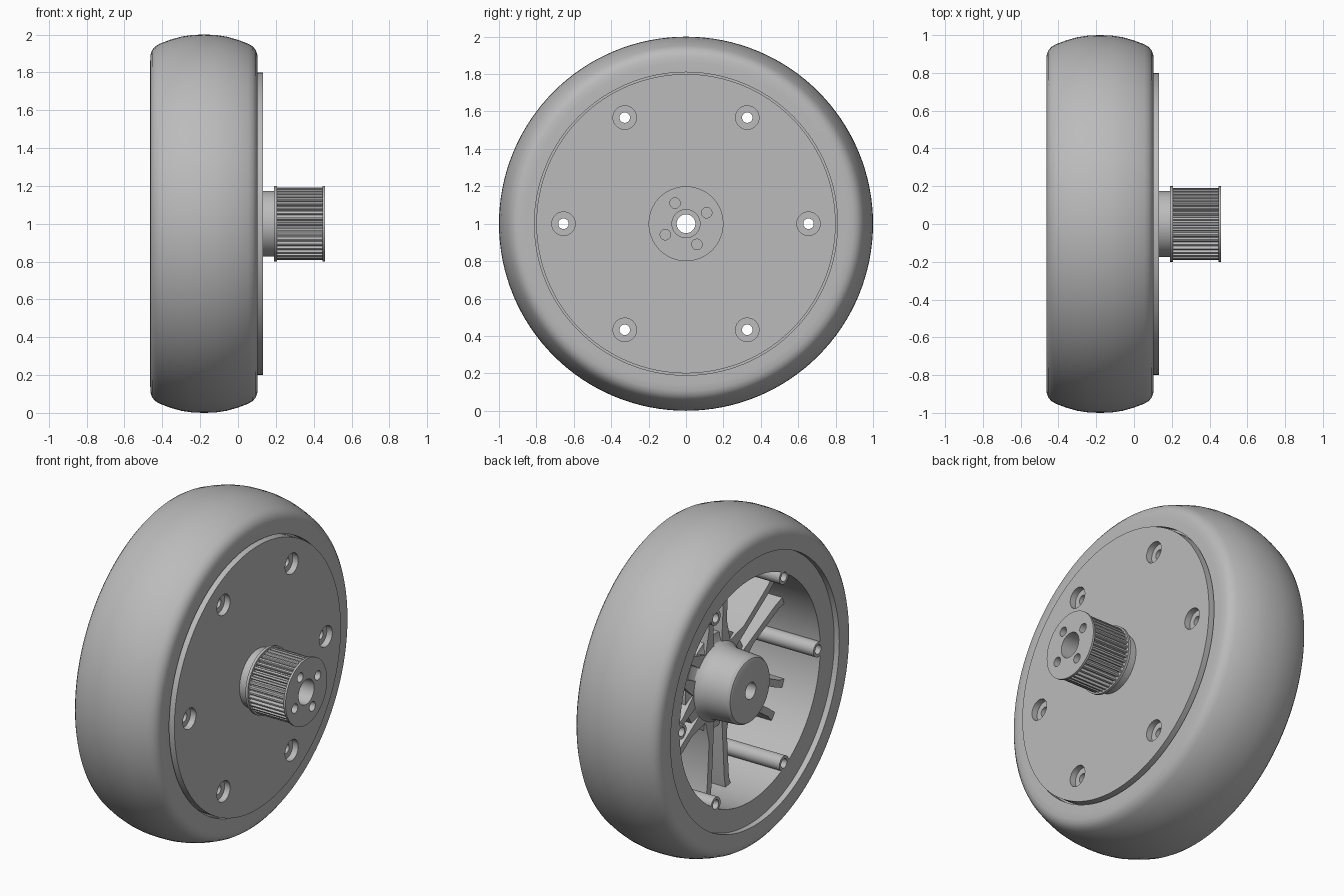
import bpy, bmesh, math
from math import cos, sin, pi, radians
from mathutils import Matrix

if "Cube" in bpy.data.objects:
    bpy.data.objects.remove(bpy.data.objects["Cube"])

grey = bpy.data.materials.new("plain grey")
grey.use_nodes = True
grey.diffuse_color = (0.5, 0.5, 0.5, 1)
grey.node_tree.nodes["Principled BSDF"].inputs["Base Color"].default_value = (0.5, 0.5, 0.5, 1)
AXLE = Matrix.Translation((0, 0, 1))


def finish(name, bm):
    """Lift to axle height and turn the mesh into an object."""
    bmesh.ops.recalc_face_normals(bm, faces=bm.faces)
    bm.transform(AXLE)
    mesh = bpy.data.meshes.new(name)
    bm.to_mesh(mesh)
    bm.free()
    mesh.materials.append(grey)
    ob = bpy.data.objects.new(name, mesh)
    bpy.context.collection.objects.link(ob)
    return ob


def lathe(name, profile, segs=128):
    """Spin a closed (x, radius) outline around the axle."""
    bm = bmesh.new()
    rings = [[bm.verts.new((x, r * cos(2 * pi * i / segs), r * sin(2 * pi * i / segs)))
              for x, r in profile] for i in range(segs)]
    n = len(profile)
    for i in range(segs):
        a, b = rings[i], rings[(i + 1) % segs]
        for j in range(n):
            k = (j + 1) % n
            bm.faces.new((a[j], a[k], b[k], b[j]))
    return finish(name, bm)


def prism(bm, outline, x0, x1, angle):
    """Extrude a (radial, sideways) outline along x, turned about the axle."""
    c, s = cos(angle), sin(angle)
    ends = [[bm.verts.new((x, u * c - v * s, u * s + v * c)) for u, v in outline]
            for x in (x0, x1)]
    n = len(outline)
    bm.faces.new(ends[0])
    bm.faces.new(ends[1])
    for j in range(n):
        k = (j + 1) % n
        bm.faces.new((ends[0][j], ends[0][k], ends[1][k], ends[1][j]))


def cylinders(name, x0, x1, r, ring_r, count, start=0, segs=32):
    """A ring of cylinders parallel to the axle."""
    bm = bmesh.new()
    for i in range(count):
        circle = [(ring_r + r * cos(2 * pi * k / segs), r * sin(2 * pi * k / segs))
                  for k in range(segs)]
        prism(bm, circle, x0, x1, start + 2 * pi * i / count)
    return finish(name, bm)


def combine(ob, tool, operation):
    mod = ob.modifiers.new("bool", 'BOOLEAN')
    mod.operation, mod.object, mod.solver = operation, tool, 'EXACT'
    bpy.context.view_layer.objects.active = ob
    bpy.ops.object.modifier_apply(modifier="bool")
    bpy.data.objects.remove(tool)


# Tyre: crowned tread with rounded shoulders
half = [(0, 1.0), (0.06, 0.998), (0.12, 0.989), (0.18, 0.972), (0.235, 0.951),
        (0.258, 0.937), (0.274, 0.918), (0.282, 0.895), (0.284, 0.86), (0.284, 0.81)]
mid = -0.18
tyre = lathe("tyre", [(mid - d, r) for d, r in reversed(half)] +
             [(mid + d, r) for d, r in half[1:]])

# Rim barrel with six bolt bosses
BOLT = 0.655
rim = lathe("rim", [(-0.43, 0.675), (-0.43, 0.812), (0.07, 0.812), (0.07, 0.675)])
combine(rim, cylinders("boss", -0.4301, 0.06, 0.045, BOLT, 6), 'UNION')
combine(rim, cylinders("rim_drill", -0.6, 0.3, 0.028, BOLT, 6), 'DIFFERENCE')

# Cover plate with counterbored bolt holes
cover = lathe("cover_plate", [(0.055, 0.05), (0.055, 0.80), (0.132, 0.80), (0.132, 0.05)])
combine(cover, cylinders("plate_drill", -0.2, 0.3, 0.028, BOLT, 6), 'DIFFERENCE')
combine(cover, cylinders("counterbore", 0.095, 0.3, 0.063, BOLT, 6), 'DIFFERENCE')

# Hub flaring into the spokes
hub = lathe("hub", [(0.056, 0.05), (-0.435, 0.05), (-0.435, 0.175), (-0.43, 0.19),
                    (-0.415, 0.2), (-0.27, 0.208), (-0.235, 0.217), (-0.21, 0.235),
                    (-0.2, 0.26), (-0.195, 0.285), (-0.02, 0.285), (0.056, 0.25)], 64)

# Six spokes, each a recessed web between two ribs, splayed at the rim
bm = bmesh.new()
for i in range(6):
    a = radians(30 + 60 * i)
    prism(bm, [(0.22, -0.06), (0.69, -0.09), (0.69, 0.09), (0.22, 0.06)], -0.12, -0.05, a)
    for side in (-1, 1):
        rib = [(0.2, 0.035), (0.6, 0.06), (0.69, 0.075), (0.69, 0.13), (0.62, 0.105),
               (0.34, 0.085), (0.2, 0.12)]
        prism(bm, [(u, side * v) for u, v in rib], -0.215, -0.02, a)
spokes = finish("spokes", bm)

# Toothed pulley: neck, core and two flanges around an open bore
pulley = lathe("pulley", [(0.131, 0.075), (0.131, 0.174), (0.19, 0.174), (0.19, 0.2),
                          (0.206, 0.2), (0.206, 0.174), (0.447, 0.174), (0.447, 0.2),
                          (0.46, 0.2), (0.46, 0.075)], 96)
combine(pulley, cylinders("pulley_drill", 0.3, 0.6, 0.028, 0.125, 4, radians(28)), 'DIFFERENCE')

bm = bmesh.new()
TEETH = 40
for i in range(TEETH):
    prism(bm, [(0.17, -0.0095), (0.188, -0.0075), (0.191, -0.005), (0.191, 0.005),
               (0.188, 0.0075), (0.17, 0.0095)], 0.2, 0.45, 2 * pi * i / TEETH)
teeth = finish("pulley_teeth", bm)

# Smooth rounded surfaces, keep machined edges crisp
for ob in (tyre, rim, cover, hub, spokes, pulley, teeth):
    bpy.ops.object.select_all(action='DESELECT')
    ob.select_set(True)
    bpy.context.view_layer.objects.active = ob
    bpy.ops.object.shade_smooth_by_angle(angle=radians(30))
